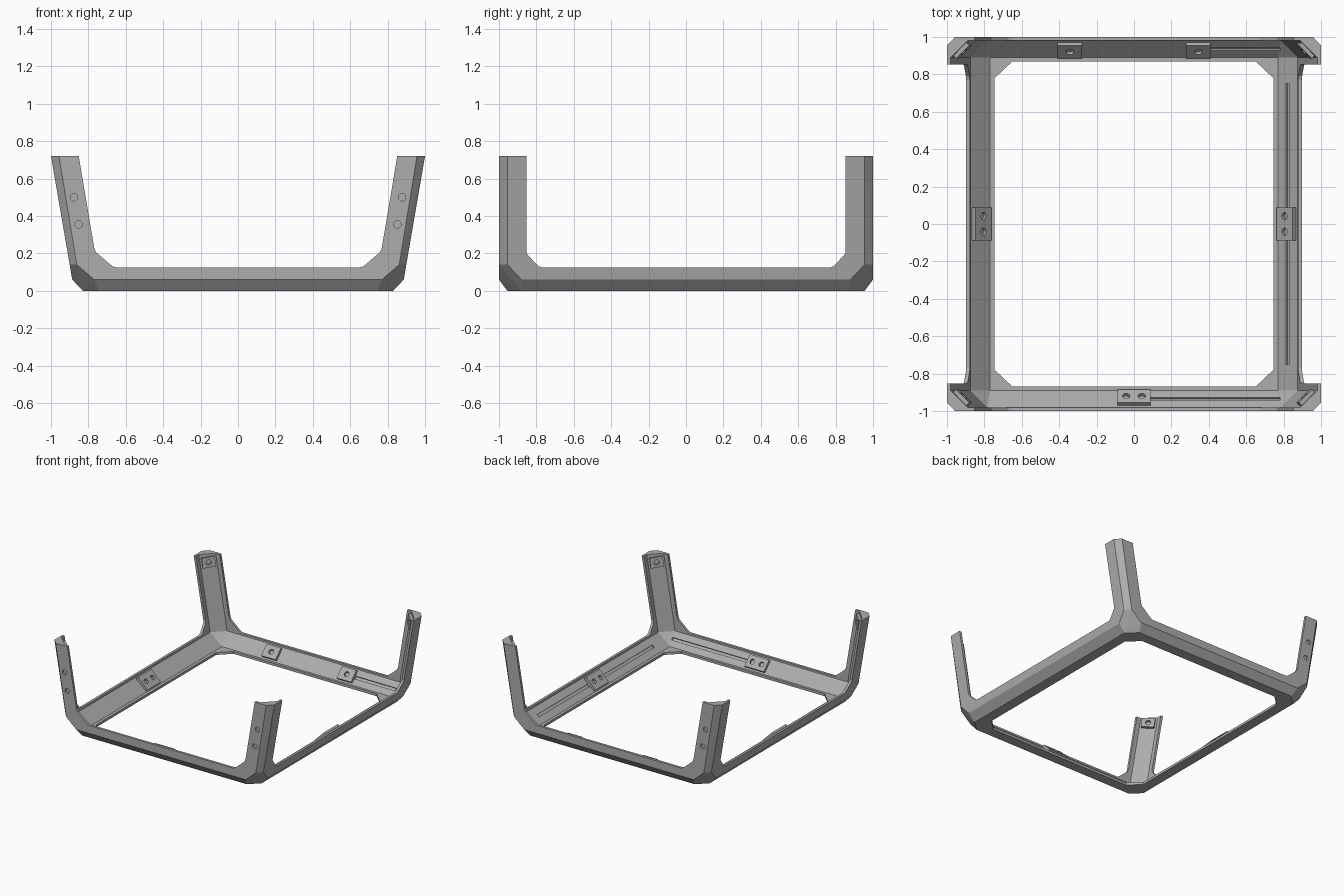
import bpy, bmesh
from mathutils import Matrix, Vector

cube = bpy.data.objects.get("Cube")
if cube:
    bpy.data.objects.remove(cube)

grey = bpy.data.materials.new("plain grey")
grey.use_nodes = True
COLOUR = (0.42, 0.42, 0.42, 1)
grey.diffuse_color = COLOUR
grey.node_tree.nodes["Principled BSDF"].inputs["Base Color"].default_value = COLOUR

SIGNS = [(sx, sy) for sx in (-1, 1) for sy in (-1, 1)]
TOP = 0.72
WALL = 0.02
CHAMFER = 0.09


def side_x(z):
    """Outer half width of the leaning side walls at a height."""
    return 0.876 + 0.172 * z


def make(name, bm):
    bmesh.ops.recalc_face_normals(bm, faces=bm.faces)
    mesh = bpy.data.meshes.new(name)
    bm.to_mesh(mesh)
    bm.free()
    mesh.materials.append(grey)
    ob = bpy.data.objects.new(name, mesh)
    bpy.context.collection.objects.link(ob)
    return ob


def hull(name, corner):
    """Convex solid from the points of one corner, mirrored to all four."""
    bm = bmesh.new()
    for sx, sy in SIGNS:
        for x, y, z in corner:
            bm.verts.new((sx * x, sy * y, z))
    bmesh.ops.convex_hull(bm, input=bm.verts)
    bmesh.ops.dissolve_limit(bm, angle_limit=0.03, verts=bm.verts, edges=bm.edges)
    return make(name, bm)


def prism(name, outline, depth, place):
    """Extrude a 2D outline from -depth to depth; place maps (a, b, d) to xyz."""
    bm = bmesh.new()
    ends = [[bm.verts.new(place(a, b, d)) for a, b in outline] for d in (-depth, depth)]
    for ring in ends:
        bm.faces.new(ring)
    n = len(outline)
    for i in range(n):
        j = (i + 1) % n
        bm.faces.new((ends[0][i], ends[0][j], ends[1][j], ends[1][i]))
    return make(name, bm)


def basis(at, along, normal):
    """Matrix with x along a bar and z out of its inner slope."""
    x = Vector(along).normalized()
    z = Vector(normal)
    z = (z - x * z.dot(x)).normalized()
    m = Matrix((x, z.cross(x), z)).transposed().to_4x4()
    return Matrix.Translation(at) @ m


def box(name, matrix, size):
    bm = bmesh.new()
    bmesh.ops.create_cube(bm, size=1, matrix=matrix @ Matrix.Diagonal((*size, 1)))
    return make(name, bm)


def drill(matrix, radius, depth):
    bm = bmesh.new()
    bmesh.ops.create_cone(bm, cap_ends=True, segments=20, radius1=radius,
                          radius2=radius, depth=depth, matrix=matrix)
    return make("drill", bm)


def cut(ob, cutters):
    for c in cutters:
        mod = ob.modifiers.new("cut", 'BOOLEAN')
        mod.operation = 'DIFFERENCE'
        mod.solver = 'EXACT'
        mod.object = c
    dg = bpy.context.evaluated_depsgraph_get()
    dg.update()
    result = bpy.data.meshes.new_from_object(ob.evaluated_get(dg))
    ob.modifiers.clear()
    ob.data = result
    for c in cutters:
        bpy.data.objects.remove(c)


# Chamfered outer body
frame = hull("frame", [
    (1, 0.955, TOP), (0.957, 1, TOP),
    (side_x(0.14), 0.955, 0.14), (0.862, 1, 0.14),
    (side_x(0.06), 0.88, 0.06), (0.77, 1, 0.06),
    (0.83, 0.88, 0), (0.745, 0.955, 0)])

# Hollow with broad sloping inner edges
low, high = WALL + CHAMFER, 0.85
inner_y = 1 - WALL
points = []
for z in (low, high):
    x = side_x(z) - WALL
    points += [(x, inner_y - CHAMFER, z), (x - CHAMFER, inner_y, z)]
points.append((side_x(WALL) - WALL - CHAMFER, inner_y - CHAMFER, WALL))
hollow = hull("hollow", points)


def opening(pts):
    return pts + [(-a, b) for a, b in reversed(pts)]


# Front/back, side and bottom openings
front_cut = prism("front_cut", opening([(0.865, 0.8), (0.768, 0.225), (0.758, 0.205),
                                        (0.67, 0.13), (0.65, 0.125)]), 1.5,
                  lambda a, b, d: (a, d, b))
side_cut = prism("side_cut", opening([(0.853, 0.8), (0.853, 0.205), (0.845, 0.19),
                                      (0.79, 0.132), (0.77, 0.125)]), 1.5,
                 lambda a, b, d: (d, a, b))
floor_cut = prism("floor_cut", opening([(0.65, 0.87), (0.745, 0.78),
                                        (0.745, -0.78), (0.65, -0.87)]), 0.1,
                  lambda a, b, d: (a, b, d))
cutters = [hollow, front_cut, side_cut, floor_cut]

# Places on the sloping inner face of each bar
MID = 0.065


def on_side(s, y):
    return basis((s * 0.82, y, MID), (0, 1, 0), (-s, 0, 1))


def on_end(s, x):
    return basis((x, s * 0.935, MID), (1, 0, 0), (0, -s, 1))


# Cable grooves
for place, size in ((on_side(1, 0), 1.5), (on_end(-1, 0.43), 0.7), (on_end(1, 0.59), 0.38)):
    cutters.append(box("groove", place, (size, 0.022, 0.024)))

# Blind holes in the leg faces
for sx, sy in ((-1, -1), (1, -1), (-1, 1)):
    for x, z in ((0.877, 0.5), (0.852, 0.355)):
        cutters.append(drill(basis((sx * x, sy, z), (1, 0, 0), (0, sy, 0)), 0.02, 0.03))
cut(frame, cutters)


# Mounting blocks with screw holes
def block(name, place, length, width, holes):
    ob = box(name, place, (length, width, 0.044))
    cut(ob, [drill(place @ Matrix.Translation((h, 0, 0.02)), 0.02, 0.036) for h in holes])


for s, word in ((1, "left"), (-1, "right")):
    block(word + "_block", on_side(s, 0), 0.175, 0.12, (-0.042, 0.042))
    block("back_block_" + word, on_end(1, s * 0.343), 0.13, 0.1, (0,))
block("front_block", on_end(-1, 0), 0.175, 0.1, (-0.042, 0.042))

# Screw blocks at the leg tops
for sx, sy in SIGNS:
    z = 0.66
    x = side_x(z) - WALL - CHAMFER / 2
    place = basis((sx * x, sy * (inner_y - CHAMFER / 2), z), (sx * 0.172, 0, 1), (-sx, -sy, 0))
    name = ("back" if sy > 0 else "front") + ("_left" if sx > 0 else "_right") + "_leg_block"
    block(name, place, 0.08, 0.1, (0,))
